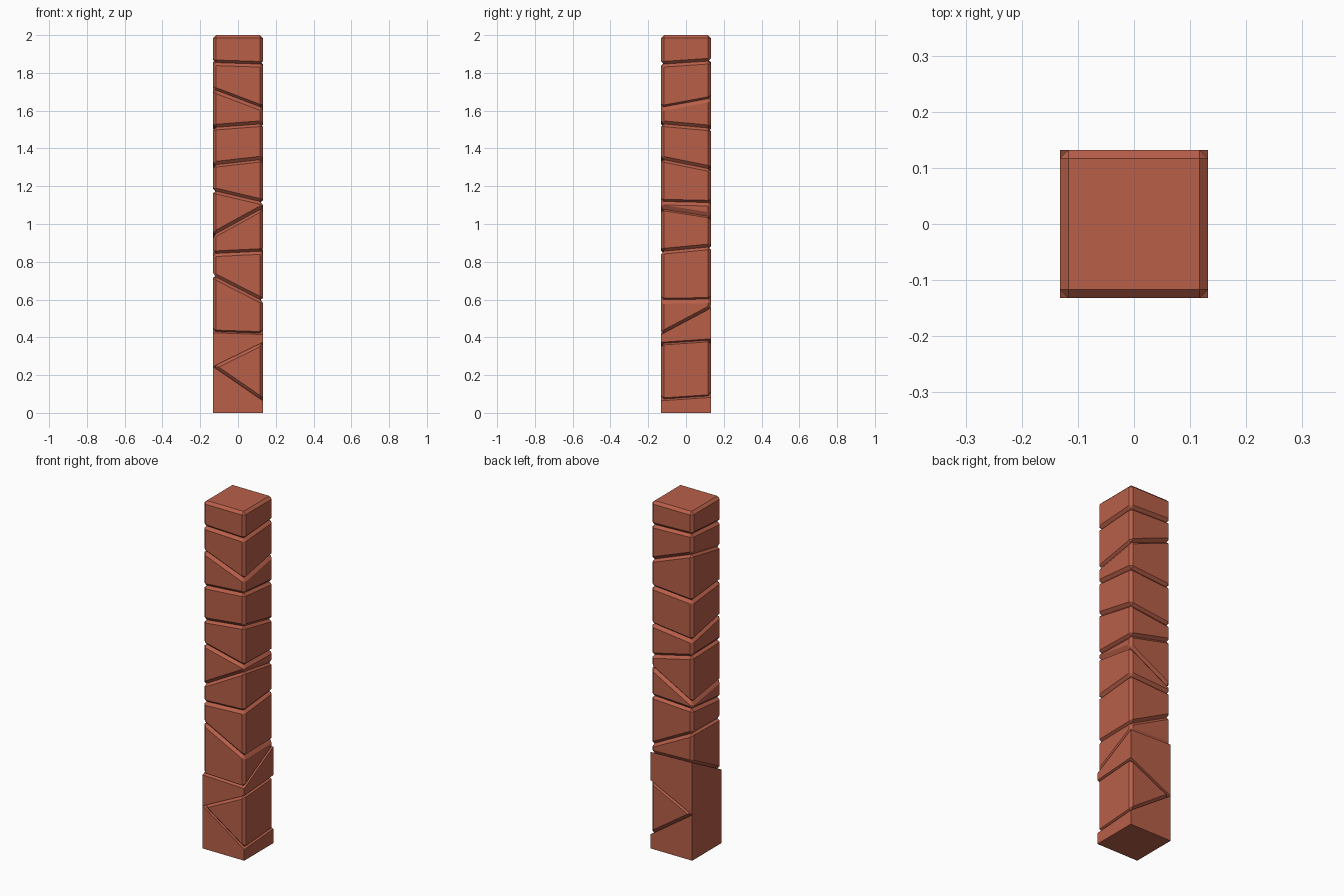
import bpy, bmesh

if "Cube" in bpy.data.objects:
    bpy.data.objects.remove(bpy.data.objects["Cube"])

HALF = 0.132
BEVEL = 0.015

brick = bpy.data.materials.new("terracotta red")
brick.diffuse_color = (0.48, 0.115, 0.066, 1)
brick.use_nodes = True
brick.node_tree.nodes["Principled BSDF"].inputs["Base Color"].default_value = brick.diffuse_color

# Slanted cut planes, bottom to top: heights at front-left, front-right, back-right corners
CUTS = [
    (0.000, 0.000, 0.000),
    (0.245, 0.064, 0.082),
    (0.245, 0.374, 0.392),
    (0.424, 0.415, 0.555),
    (0.727, 0.592, 0.596),
    (0.842, 0.855, 0.880),
    (0.942, 1.087, 1.046),
    (1.178, 1.116, 1.110),
    (1.315, 1.345, 1.292),
    (1.512, 1.532, 1.508),
    (1.712, 1.612, 1.661),
    (1.854, 1.845, 1.863),
    (2.000, 2.000, 2.000),
]
SHARP = {0, 2}  # blocks that keep unbevelled edges


def corner_height(cut, x, y):
    fl, fr, br = cut
    return fl + (fr - fl) * (x > 0) + (br - fr) * (y > 0)


def block(i):
    """One block of the column, between two neighbouring cut planes."""
    bm = bmesh.new()
    bmesh.ops.create_cube(bm, size=2 * HALF)
    for v in bm.verts:
        v.co.z = corner_height(CUTS[i + (v.co.z > 0)], v.co.x, v.co.y)
    # the wedge block closes to an edge on its left side
    bmesh.ops.remove_doubles(bm, verts=bm.verts[:], dist=0.001)
    if i not in SHARP:
        bmesh.ops.bevel(bm, geom=bm.edges[:], offset=BEVEL, offset_type='OFFSET',
                        segments=1, profile=0.5, affect='EDGES', clamp_overlap=True)
    bmesh.ops.recalc_face_normals(bm, faces=bm.faces[:])
    name = f"column_block_{i + 1}"
    mesh = bpy.data.meshes.new(name)
    bm.to_mesh(mesh)
    bm.free()
    mesh.materials.append(brick)
    bpy.context.collection.objects.link(bpy.data.objects.new(name, mesh))


for i in range(len(CUTS) - 1):
    block(i)
